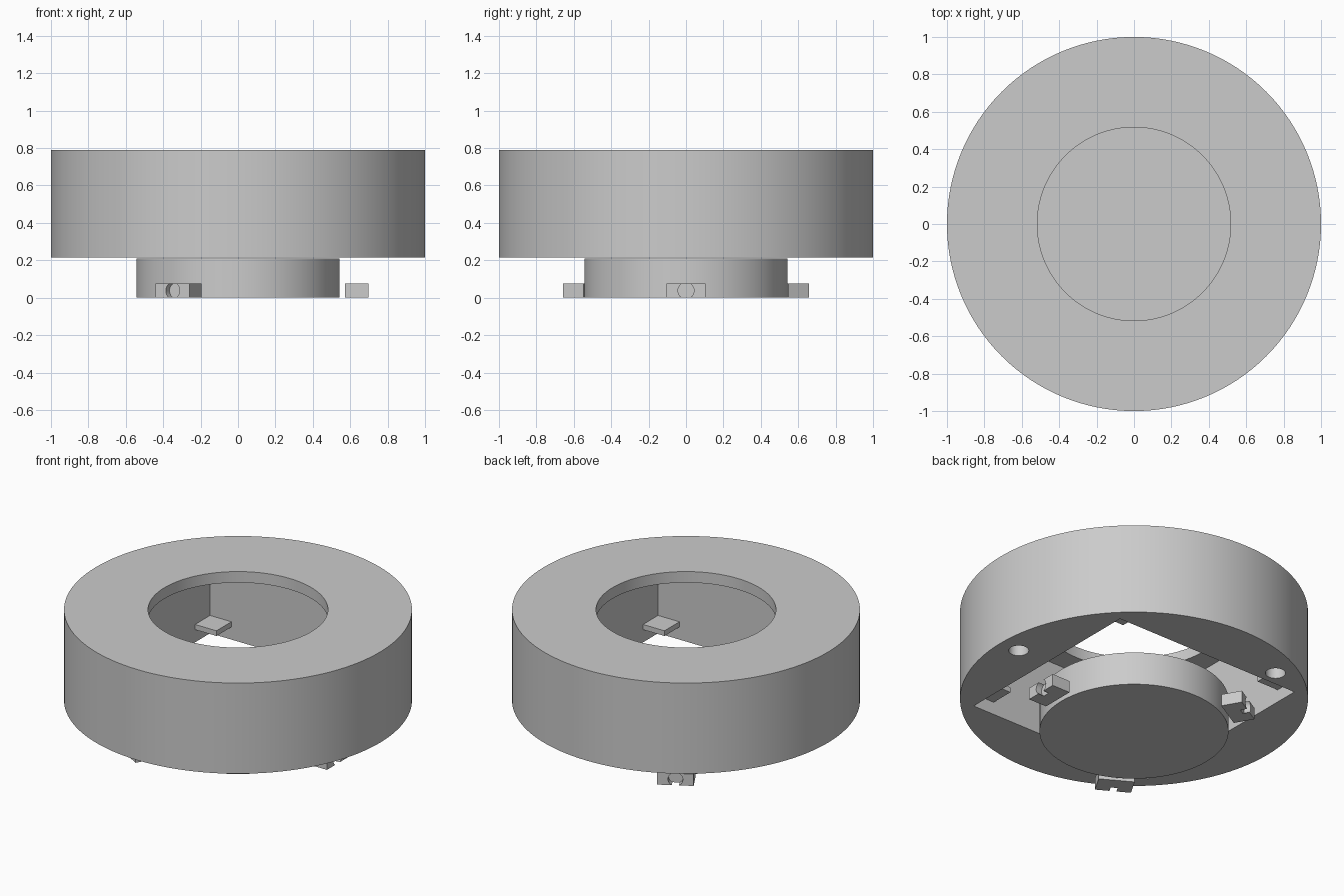
import bpy
from math import radians, cos, sin

cube = bpy.data.objects.get("Cube")
if cube:
    bpy.data.objects.remove(cube, do_unlink=True)

grey = bpy.data.materials.new("plain_grey")
grey.use_nodes = True
grey.diffuse_color = (0.6, 0.6, 0.6, 1)
grey.node_tree.nodes["Principled BSDF"].inputs["Base Color"].default_value = (0.6, 0.6, 0.6, 1)


def finish(obj, name):
    obj.name = name
    obj.data.materials.clear()
    obj.data.materials.append(grey)
    return obj


def cylinder(name, radius, z0, z1, x=0, y=0, sides=128):
    bpy.ops.mesh.primitive_cylinder_add(vertices=sides, radius=radius, depth=z1 - z0,
                                        location=(x, y, (z0 + z1) / 2))
    return finish(bpy.context.object, name)


def box(name, x0, x1, y0, y1, z0, z1):
    bpy.ops.mesh.primitive_cube_add(size=1, location=((x0 + x1) / 2, (y0 + y1) / 2, (z0 + z1) / 2))
    obj = bpy.context.object
    obj.scale = (x1 - x0, y1 - y0, z1 - z0)
    bpy.ops.object.transform_apply(location=False, rotation=False, scale=True)
    return finish(obj, name)


def activate(obj):
    bpy.ops.object.select_all(action="DESELECT")
    obj.select_set(True)
    bpy.context.view_layer.objects.active = obj


def cut(target, cutter):
    activate(target)
    mod = target.modifiers.new("cut", "BOOLEAN")
    mod.operation = "DIFFERENCE"
    mod.solver = "EXACT"
    mod.object = cutter
    bpy.ops.object.modifier_apply(modifier=mod.name)
    bpy.data.objects.remove(cutter, do_unlink=True)


def smooth(obj):
    activate(obj)
    bpy.ops.object.shade_smooth_by_angle(angle=radians(30))


BASE, TOP, CEILING = 0.215, 0.79, 0.72
HALF = 0.654    # half width of the square pocket
TAB = 0.15
ANGLES = [radians(a) for a in (0, 120, 240)]

# Round housing with a square pocket below and a round opening on top
housing = cylinder("housing", 1.0, BASE, TOP)
cut(housing, box("pocket_cutter", -HALF, HALF, -HALF, HALF, BASE - 0.1, CEILING))
cut(housing, cylinder("opening_cutter", 0.517, CEILING - 0.1, TOP + 0.1))

# Blind holes in the underside
for a in ANGLES:
    cut(housing, cylinder("hole_cutter", 0.058, BASE - 0.1, BASE + 0.3,
                          0.865 * cos(a), 0.865 * sin(a), 32))
smooth(housing)

# Small square tabs in the pocket corners
for sx in (-1, 1):
    for sy in (-1, 1):
        xs = sorted((sx * HALF, sx * (HALF - TAB)))
        ys = sorted((sy * HALF, sy * (HALF - TAB)))
        box("corner_tab", *xs, *ys, 0.295, 0.328)

# Base disc
smooth(cylinder("base_disc", 0.543, 0, 0.21))

# Three blocks around the disc, each with a round recess in its outer face
for a in ANGLES:
    block = box("side_block", 0.572, 0.698, -0.105, 0.105, 0, 0.075)
    recess = cylinder("recess_cutter", 0.043, -0.05, 0.05, sides=32)
    recess.rotation_euler.y = radians(90)
    recess.location = (0.708, 0, 0.0375)
    bpy.context.view_layer.update()
    cut(block, recess)
    activate(block)
    bpy.ops.object.transform_apply(location=True, rotation=True, scale=True)
    block.rotation_euler.z = a
    smooth(block)
